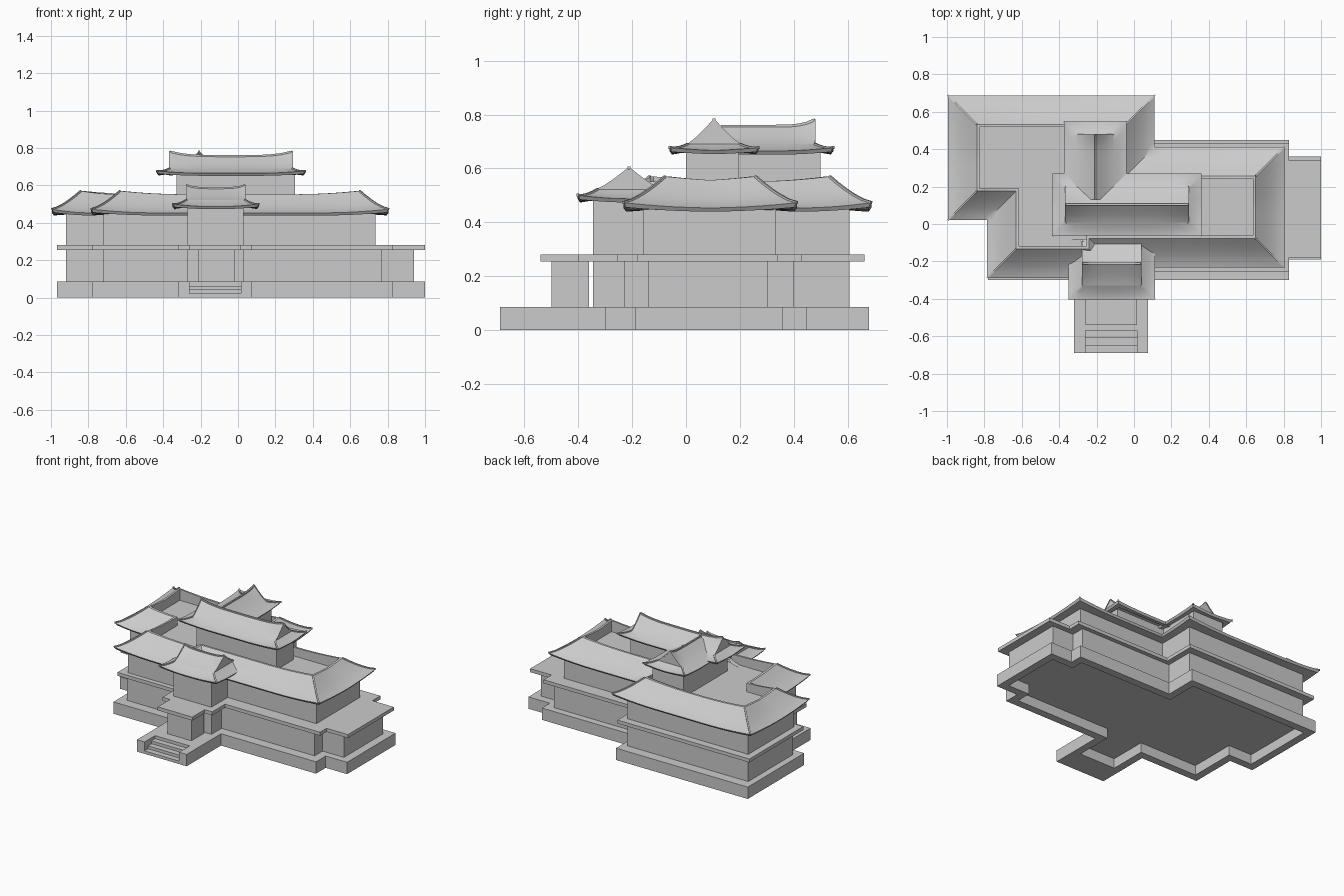
import bpy, bmesh, math
from mathutils import Vector

cube = bpy.data.objects.get("Cube")
if cube:
    bpy.data.objects.remove(cube, do_unlink=True)

# Single stone grey for the whole building
stone = bpy.data.materials.new("stone_grey")
stone.use_nodes = True
GREY = (0.6, 0.6, 0.6, 1)
stone.diffuse_color = GREY
stone.node_tree.nodes["Principled BSDF"].inputs["Base Color"].default_value = GREY


def finish(bm, name, smooth=False):
    mesh = bpy.data.meshes.new(name)
    bm.to_mesh(mesh)
    bm.free()
    mesh.materials.append(stone)
    if smooth:
        for p in mesh.polygons:
            p.use_smooth = True
        mesh.set_sharp_from_angle(angle=math.radians(30))
    obj = bpy.data.objects.new(name, mesh)
    bpy.context.scene.collection.objects.link(obj)
    return obj


def outline(*c):
    """Right-angled plan outline: start x, y, then alternating new x and new y."""
    pts = [(c[0], c[1])]
    for i in range(2, len(c), 2):
        pts += [(c[i], c[i - 1]), (c[i], c[i + 1])]
    return pts + [(c[0], c[-1])]


def rect(x0, x1, y0, y1):
    return [(x0, y0), (x1, y0), (x1, y1), (x0, y1)]


def corners(plan):
    """Points of a plan, their outward mitre vectors and whether each is convex."""
    pts = [Vector(p) for p in plan]
    edges = [(q - p).normalized() for p, q in zip(pts, pts[1:] + pts[:1])]
    pairs = list(zip(edges[-1:] + edges[:-1], edges))
    return (pts, [Vector((a.y + b.y, -a.x - b.x)) for a, b in pairs],
            [a.cross(b) > 0 for a, b in pairs])


def prism(name, plan, z0, z1, hollow=0, rim=0.055):
    """Upright block on a plan; hollow recesses the underside inside a rim."""
    pts, miter, _ = corners(plan)
    bm = bmesh.new()
    loops = [[bm.verts.new((*p, z)) for p in pts] for z in (z1, z0)]
    if hollow:
        inner = [p - v * rim for p, v in zip(pts, miter)]
        loops += [[bm.verts.new((*p, z)) for p in inner] for z in (z0, z0 + hollow)]
    bm.faces.new(loops[0])
    bm.faces.new(loops[-1][::-1])
    for a, b in zip(loops, loops[1:]):
        for i in range(len(pts)):
            k = (i + 1) % len(pts)
            bm.faces.new((a[i], b[i], b[k], a[k]))
    return finish(bm, name)


def rib(bm, path, r=0.005):
    """Square bar swept along a path, for hips, ridges and rakes."""
    rings = []
    for i, p in enumerate(path):
        d = path[min(i + 1, len(path) - 1)] - path[max(i - 1, 0)]
        side = Vector((d.y, -d.x, 0)).normalized() * r
        up = side.cross(d).normalized() * r
        if up.z < 0:
            up = -up
        rings.append([bm.verts.new(p + a * side + b * up)
                      for a, b in ((-1, -1), (1, -1), (1, 1), (-1, 1))])
    for a, b in zip(rings, rings[1:]):
        for i in range(4):
            k = (i + 1) % 4
            bm.faces.new((a[i], a[k], b[k], b[i]))
    bm.faces.new(rings[0][::-1])
    bm.faces.new(rings[-1])


def slope(top, eave, d, top_lift, steps=5):
    """Concave roof section as (offset, height, share of corner lift)."""
    rows = []
    for i in range(steps + 1):
        s = i / steps
        rows.append((d * s, eave + (top - eave) * (1 - s) ** 1.4,
                     top_lift + (1 - top_lift) * s * s))
    return rows


def skirt(name, plan, top, eave, d, lift, reach, top_lift=0, deck=None,
          plain=(), clip_y=None, n=10):
    """Hipped roof band running round a plan, with upturned eave corners."""
    rows = slope(top, eave, d, top_lift)
    first = 0
    if deck:
        rows = [(-0.015, deck, 0), (-0.015, top, top_lift)] + rows
        first = 2
    rows += [(d - 0.01, eave - 0.014, 0.8), (d * 0.4, eave - 0.008, 0)]
    pts, miter, convex = corners(plan)
    convex = [c and i not in plain for i, c in enumerate(convex)]
    bm = bmesh.new()
    for i in range(len(pts)):
        k = (i + 1) % len(pts)
        grid = []
        for off, z, share in rows:
            a, b = pts[i] + miter[i] * off, pts[k] + miter[k] * off
            length = (b - a).length
            span = min(reach, length)
            line = []
            for j in range(n + 1):
                t = j / n
                up = max(convex[i] * max(0, 1 - t * length / span) ** 2,
                         convex[k] * max(0, 1 - (1 - t) * length / span) ** 2)
                line.append(bm.verts.new((*a.lerp(b, t), z + lift * share * up)))
            grid.append(line)
        for p, q in zip(grid, grid[1:]):
            for j in range(n):
                bm.faces.new((p[j], q[j], q[j + 1], p[j + 1]))
        if convex[i]:
            rib(bm, [g[0].co.copy() for g in grid[first:-2]])
    if deck:
        bm.faces.new([bm.verts.new((*(p - 0.015 * v), deck))
                      for p, v in zip(pts, miter)])
    bmesh.ops.remove_doubles(bm, verts=bm.verts, dist=0.0002)
    if clip_y is not None:
        geom = bm.verts[:] + bm.edges[:] + bm.faces[:]
        bmesh.ops.bisect_plane(bm, geom=geom, plane_co=(0, clip_y, 0),
                               plane_no=(0, 1, 0), clear_outer=True)
    return finish(bm, name, True)


def saddle(name, a0, a1, b0, b1, base, ridge, lift, along_y=False, start_lift=1):
    """Gabled cap with a sagging ridge; a runs along the ridge."""
    bm = bmesh.new()
    n, m = 12, 5

    def point(u, v):
        a, b = a0 + (a1 - a0) * (u + 1) / 2, b0 + (b1 - b0) * (v + 1) / 2
        h = (1 - abs(v)) ** 1.2
        rise = lift * u ** 4 * (start_lift if u < 0 else 1)
        z = base + (ridge - base + rise) * h
        return Vector((b, a, z) if along_y else (a, b, z))

    us = [-1 + 2 * i / n for i in range(n + 1)]
    vs = [-1 + j / m for j in range(2 * m + 1)]
    grid = [[bm.verts.new(point(u, v)) for v in vs] for u in us]
    for p, q in zip(grid, grid[1:]):
        for j in range(2 * m):
            bm.faces.new((p[j], q[j], q[j + 1], p[j + 1]))
        bm.faces.new((p[0], p[-1], q[-1], q[0]))
    bm.faces.new(grid[0])
    bm.faces.new(grid[-1])
    bmesh.ops.recalc_face_normals(bm, faces=bm.faces)
    rib(bm, [point(u, 0) for u in us])
    for u in ((-1, 1) if start_lift else (1,)):
        for side in (-1, 1):
            rib(bm, [point(u, side * j / m) for j in range(m + 1)], 0.003)
    return finish(bm, name, True)


# Plinth, hollow underneath, with stairs between two cheek blocks
prism("plinth", outline(-.78, -.3, -.32, -.57, .075, -.3, .83, -.19, 1, .36,
                        .83, .45, .08, .68, -.967, .04), 0, 0.085, hollow=0.07)
for side, x0, x1 in (("right", -.32, -.26), ("left", .015, .075)):
    prism(f"stair_cheek_{side}", rect(x0, x1, -.69, -.57), 0, 0.085)
for i in range(3):
    prism(f"stair_{i + 1}", rect(-.26, .015, -.69 + .04 * i, -.57),
          0.021 * i, 0.021 * (i + 1))

# Ground floor, terrace slab and upper floor
prism("ground_floor", outline(-.72, -.23, -.27, -.345, .03, -.23, .77, -.14,
                              .94, .303, .77, .4, .04, .608, -.92, .1), 0.085, 0.255)
prism("porch_block", rect(-.21, -.02, -.5, -.36), 0.085, 0.255)
prism("terrace_slab", outline(-.78, -.255, -.32, -.4, -.26, -.54, .015, -.4, .075, -.255,
                              .83, -.18, 1, .34, .83, .43, .08, .662, -.967, .05),
      0.255, 0.28)
prism("upper_floor", outline(-.72, -.22, .03, -.16, .735, .335,
                             .04, .608, -.92, .09), 0.28, 0.455)
prism("porch_upper_walls", rect(-.27, .03, -.345, -.15), 0.28, 0.495)

# Main roof band around a sunken flat deck
skirt("main_roof", outline(-.63, -.133, -.24, -.077, .65, .257, -.045, .533, -.84, .176),
      0.552, 0.453, 0.155, 0.02, 0.35, top_lift=0.9, deck=0.49, plain=(1,))

# Porch roof
skirt("porch_roof_eaves", rect(-.275, .037, -.328, -.095), 0.522, 0.487, 0.075,
      0.014, 0.2, clip_y=-0.08)
saddle("porch_roof_cap", -.275, .037, -.328, -.095, 0.522, 0.585, 0.017)

# Upper hall and its rear wing
prism("hall_walls", rect(-.33, .305, 0, .195), 0.48, 0.667)
skirt("hall_roof_eaves", rect(-.365, .29, .008, .2), 0.69, 0.665, 0.07, 0.013, 0.25)
saddle("hall_roof_cap", -.365, .29, .008, .2, 0.69, 0.757, 0.024)
prism("rear_wing_walls", rect(-.33, -.085, .19, .5), 0.48, 0.667)
skirt("rear_wing_eaves", rect(-.305, -.11, .13, .478), 0.69, 0.665, 0.07, 0.013, 0.2)
saddle("rear_wing_cap", .13, .478, -.305, -.11, 0.69, 0.757, 0.024,
       along_y=True, start_lift=0)
